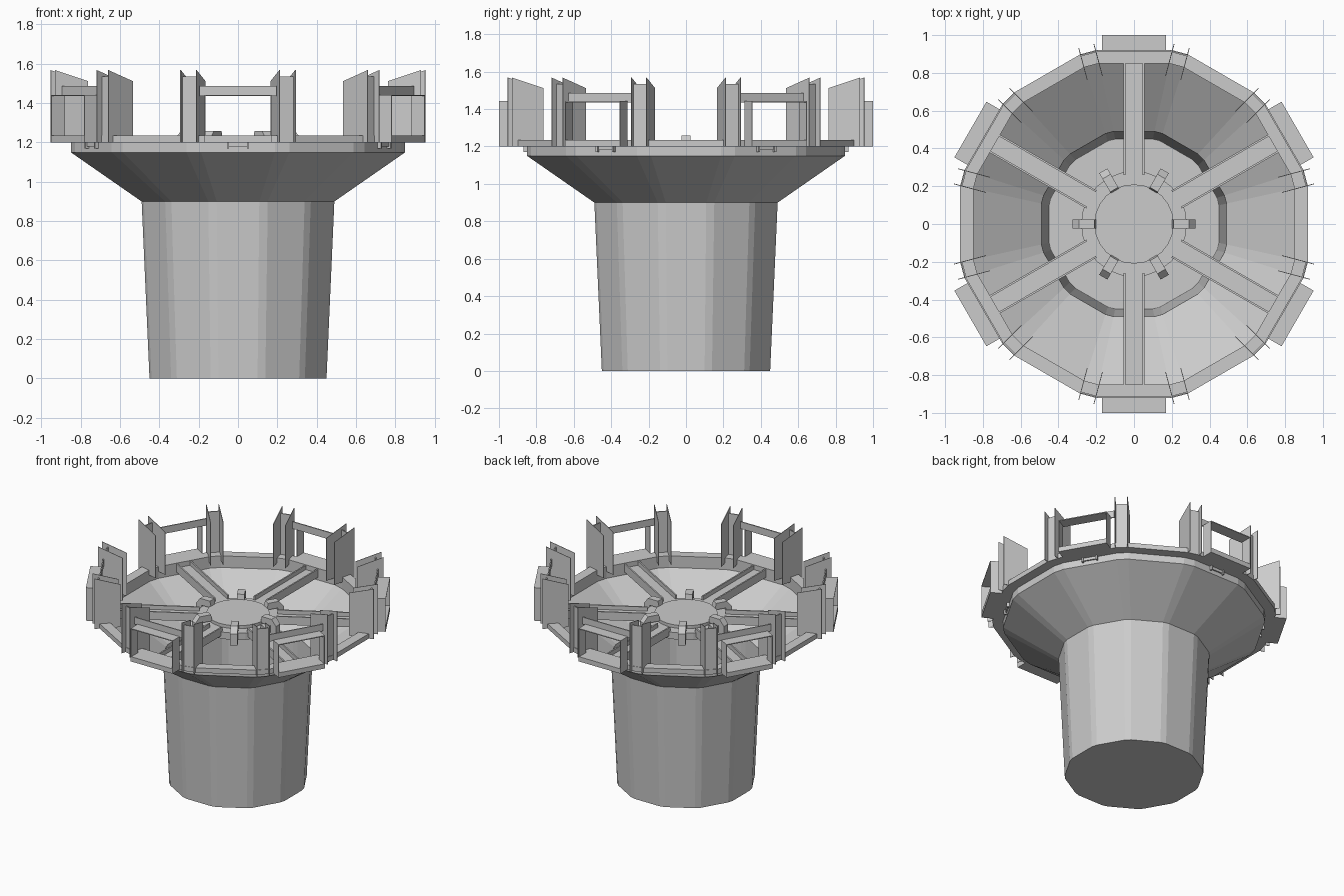
import bpy, bmesh
from math import sin, cos, radians
from mathutils import Matrix

if "Cube" in bpy.data.objects:
    bpy.data.objects.remove(bpy.data.objects["Cube"])


def make(name, bm):
    bmesh.ops.recalc_face_normals(bm, faces=bm.faces)
    me = bpy.data.meshes.new(name)
    bm.to_mesh(me)
    bm.free()
    ob = bpy.data.objects.new(name, me)
    bpy.context.collection.objects.link(ob)
    return ob


def outline(a):
    """Twelve-sided outline with clipped corners; a = distance to the flats."""
    r = a / cos(radians(12.46))
    return [(r * cos(radians(t)), r * sin(radians(t)))
            for k in range(12) for t in (30 * k + 12.46, 30 * k + 17.54)]


def loft(name, profile, cap_start=False, closed=False):
    bm = bmesh.new()
    rings = [[bm.verts.new((x, y, z)) for x, y in outline(a)] for a, z in profile]
    pairs = list(zip(rings, rings[1:]))
    if closed:
        pairs.append((rings[-1], rings[0]))
    for lo, hi in pairs:
        n = len(lo)
        for i in range(n):
            bm.faces.new((lo[i], lo[(i + 1) % n], hi[(i + 1) % n], hi[i]))
    if cap_start:
        bm.faces.new(rings[0])
    return make(name, bm)


# local frame: x = outward, y = sideways, z = up
def box(bm, x0, x1, y0, y1, z0, z1):
    m = (Matrix.Translation(((x0 + x1) / 2, (y0 + y1) / 2, (z0 + z1) / 2))
         @ Matrix.Diagonal((x1 - x0, y1 - y0, z1 - z0, 1)))
    bmesh.ops.create_cube(bm, size=1, matrix=m)


def prism(bm, pts, y0, y1):
    """Extrude an outward/up profile sideways."""
    a = [bm.verts.new((x, y0, z)) for x, z in pts]
    b = [bm.verts.new((x, y1, z)) for x, z in pts]
    bm.faces.new(a)
    bm.faces.new(b[::-1])
    n = len(pts)
    for i in range(n):
        bm.faces.new((a[i], b[i], b[(i + 1) % n], a[(i + 1) % n]))


def around(name, build, count, start):
    for i in range(count):
        bm = bmesh.new()
        build(bm)
        ob = make(f"{name}_{i + 1}", bm)
        ob.rotation_euler.z = radians(start + i * 360 / count)


# hollow tower with flared bowl
loft("tower_shell", [(0.45, 0), (0.49, 0.9), (0.85, 1.15), (0.85, 1.2)], cap_start=True)
# flat walkway rim
loft("rim_ring", [(0.85, 1.2), (0.92, 1.2), (0.92, 1.235), (0.85, 1.235)], closed=True)


# posts: outer web between two slanted-top fins
def post(bm):
    box(bm, 0.93, 0.938, -0.0415, 0.0415, 1.2, 1.535)
    for s in (-1, 1):
        prism(bm, [(0.80, 1.2), (0.975, 1.2), (0.975, 1.568), (0.80, 1.512)],
              s * 0.0415 - 0.002, s * 0.0415 + 0.002)


around("post", post, 12, 15)


# window: protruding open sleeve with lintel
def window(bm):
    box(bm, 0.92, 1.0, -0.17, 0.17, 1.2, 1.235)
    box(bm, 0.92, 1.0, -0.17, 0.17, 1.436, 1.442)
    for s in (-1, 1):
        box(bm, 0.92, 1.0, s * 0.168 - 0.002, s * 0.168 + 0.002, 1.235, 1.436)
    box(bm, 0.912, 0.92, -0.195, 0.195, 1.436, 1.487)


around("window_frame", window, 6, 30)


# spokes: channel beams from hub to rim
def spoke(bm):
    box(bm, 0.25, 0.86, -0.05, 0.05, 1.18, 1.2)
    for s in (-1, 1):
        box(bm, 0.26, 0.87, s * 0.05 - 0.005, s * 0.05 + 0.005, 1.17, 1.23)


around("spoke", spoke, 6, 30)

# stepped central hub
for name, r, z0, z1 in (("hub_ring", 0.28, 1.15, 1.2), ("hub_disc", 0.21, 1.2, 1.222)):
    bm = bmesh.new()
    bmesh.ops.create_cone(bm, cap_ends=True, segments=24, radius1=r, radius2=r, depth=z1 - z0,
                          matrix=Matrix.Translation((0, 0, (z0 + z1) / 2)))
    make(name, bm)


# clips gripping the hub edge
def clip(bm):
    prism(bm, [(0.20, 1.21), (0.21, 1.258), (0.29, 1.258), (0.325, 1.215),
               (0.325, 1.13), (0.28, 1.13), (0.28, 1.21)], -0.025, 0.025)


around("hub_clip", clip, 6, 0)
